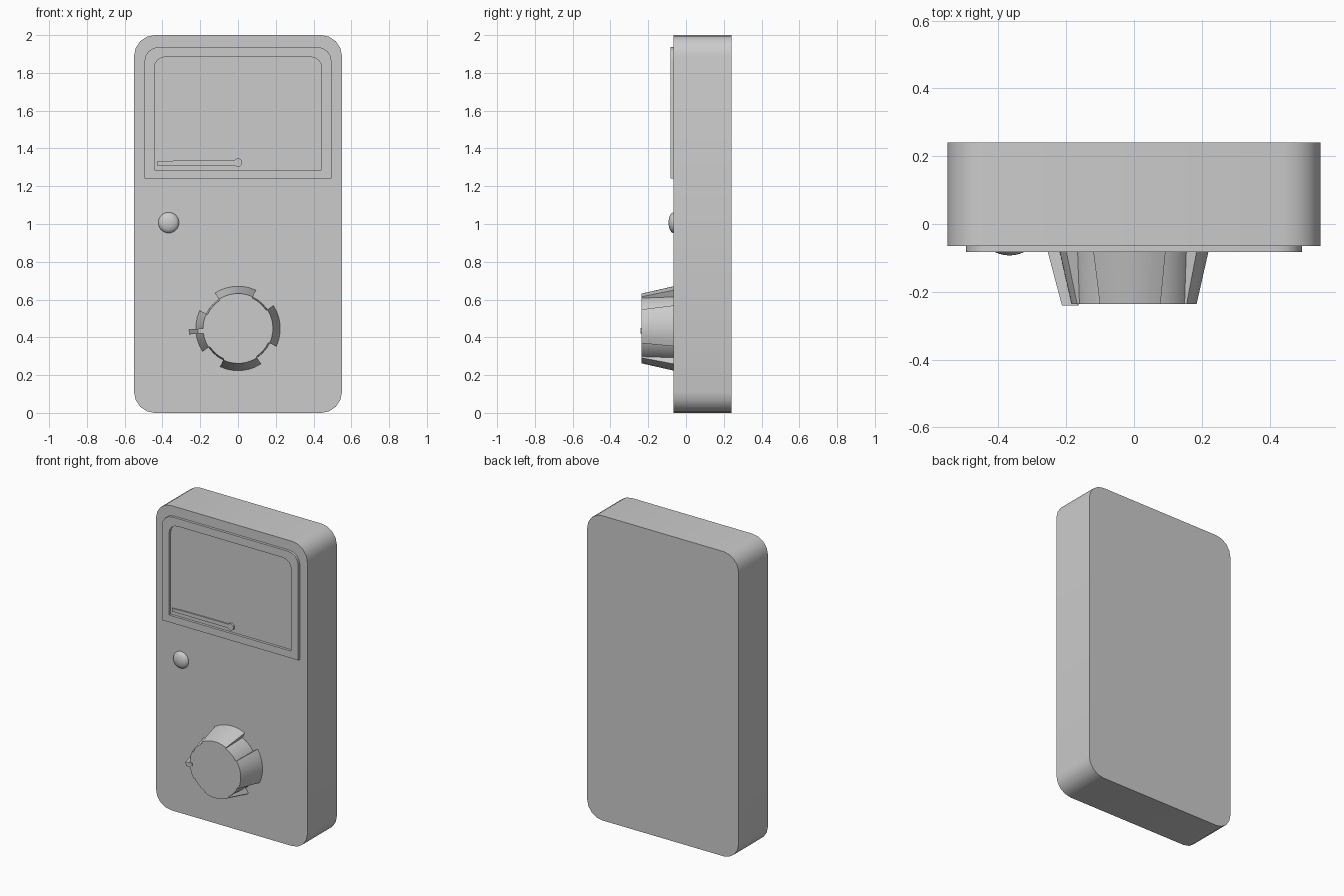
import bpy, bmesh, math

if "Cube" in bpy.data.objects:
    bpy.data.objects.remove(bpy.data.objects["Cube"])

FACE = -0.065   # front plane of the case
BACK = 0.24


def finish(name, bm, angle=35):
    bmesh.ops.recalc_face_normals(bm, faces=bm.faces)
    mesh = bpy.data.meshes.new(name)
    bm.to_mesh(mesh)
    bm.free()
    ob = bpy.data.objects.new(name, mesh)
    bpy.context.collection.objects.link(ob)
    bpy.ops.object.select_all(action='DESELECT')
    ob.select_set(True)
    bpy.context.view_layer.objects.active = ob
    bpy.ops.object.shade_smooth_by_angle(angle=math.radians(angle))
    return ob


def loop(bm, pts, y):
    return [bm.verts.new((x, y, z)) for x, z in pts]


def walls(bm, a, b):
    n = len(a)
    for i in range(n):
        j = (i + 1) % n
        bm.faces.new((a[i], a[j], b[j], b[i]))


def loft(bm, back, y0, front, y1):
    """Closed solid between two outlines in the xz plane."""
    a, b = loop(bm, back, y0), loop(bm, front, y1)
    walls(bm, a, b)
    bm.faces.new(a)
    bm.faces.new(b)


def rounded(x0, x1, z0, z1, r_top, r_bottom, seg=4):
    pts = []
    for cx, cz, sx, sz, r, start in ((x1, z1, -1, -1, r_top, 0), (x0, z1, 1, -1, r_top, 90),
                                     (x0, z0, 1, 1, r_bottom, 180), (x1, z0, -1, 1, r_bottom, 270)):
        if r == 0:
            pts.append((cx, cz))
            continue
        for i in range(seg + 1):
            a = math.radians(start + 90 * i / seg)
            pts.append((cx + sx * r + r * math.cos(a), cz + sz * r + r * math.sin(a)))
    return pts


def arc(r, a0, a1, n, cx=0, cz=0):
    return [(cx + r * math.cos(math.radians(a0 + (a1 - a0) * i / n)),
             cz + r * math.sin(math.radians(a0 + (a1 - a0) * i / n))) for i in range(n + 1)]


# Case
bm = bmesh.new()
outline = rounded(-0.55, 0.55, 0, 2, 0.11, 0.11)
loft(bm, outline, BACK, outline, FACE)
finish("case", bm)

# Display frame: ring with rounded top corners
bm = bmesh.new()
outer = rounded(-0.495, 0.495, 1.24, 1.937, 0.075, 0)
inner = rounded(-0.443, 0.443, 1.287, 1.885, 0.06, 0)
ob, of = loop(bm, outer, FACE), loop(bm, outer, -0.082)
ib, inf = loop(bm, inner, FACE), loop(bm, inner, -0.082)
for a, b in ((ob, of), (of, inf), (inf, ib), (ib, ob)):
    walls(bm, a, b)
finish("display_frame", bm)

# Needle and its pivot
bm = bmesh.new()
bar = [(0, 1.311), (0, 1.337), (-0.34, 1.335), (-0.43, 1.331), (-0.43, 1.311)]
loft(bm, bar, FACE + 0.005, bar, -0.073)
finish("needle", bm)
bm = bmesh.new()
disc = arc(0.022, 0, 360, 16, 0, 1.325)[:-1]
loft(bm, disc, FACE + 0.005, disc, -0.078)
finish("needle_pivot", bm)

# Indicator lamp: flattened dome
bm = bmesh.new()
bmesh.ops.create_uvsphere(bm, u_segments=24, v_segments=16, radius=0.055)
for v in bm.verts:
    x, y, z = v.co
    v.co = (x - 0.367, z * 0.5 + FACE, y + 1.007)
finish("indicator_lamp", bm)

# Knob core
KZ, TIP, TURN = 0.447, -0.236, 4
bm = bmesh.new()
loft(bm, arc(0.185, 0, 360, 32, 0, KZ)[:-1], FACE + 0.005,
     arc(0.178, 0, 360, 32, 0, KZ)[:-1], TIP)
finish("knob_core", bm)

# Four tapered grips round the knob
bm = bmesh.new()
for k in range(4):
    a0, a1 = 90 * k + TURN - 29, 90 * k + TURN + 29
    base = arc(0.225, a0, a1, 6, 0, KZ) + arc(0.165, a1, a0, 6, 0, KZ)
    tip = arc(0.185, a0, a1, 6, 0, KZ) + arc(0.165, a1, a0, 6, 0, KZ)
    loft(bm, base, FACE + 0.005, tip, TIP)
finish("knob_grips", bm)

# Pointer fin on the knob
bm = bmesh.new()


def fin(r0, r1, w):
    a = math.radians(180 + TURN)
    c, s = math.cos(a), math.sin(a)
    return [(r * c - t * s, KZ + r * s + t * c)
            for r, t in ((r0, -w), (r1, -w), (r1, w), (r0, w))]


loft(bm, fin(0.165, 0.26, 0.013), FACE + 0.005, fin(0.165, 0.212, 0.013), -0.24)
finish("knob_pointer", bm)
